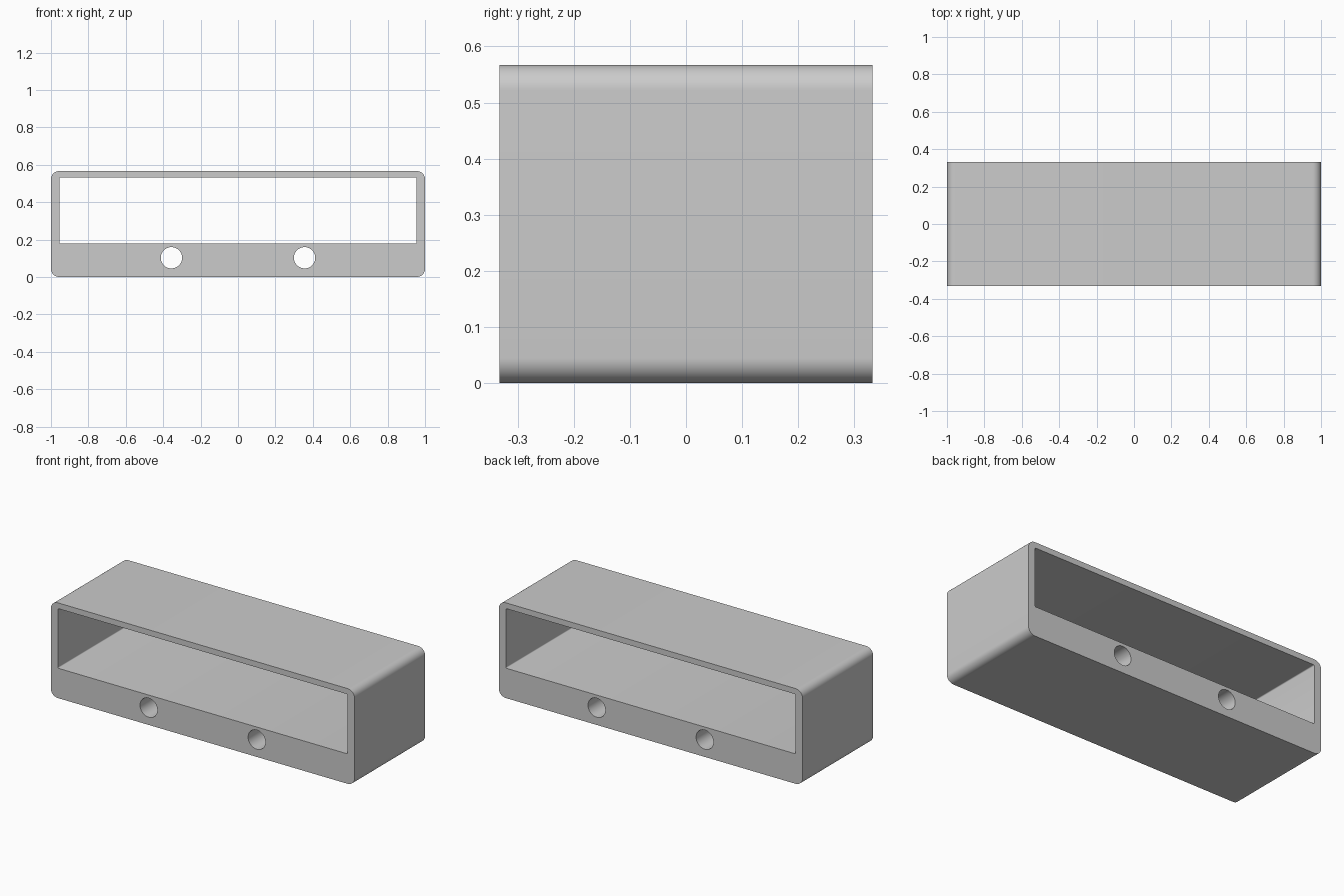
import bpy, bmesh
from math import pi, cos, sin

cube = bpy.data.objects.get("Cube")
if cube:
    bpy.data.objects.remove(cube, do_unlink=True)

HALF_DEPTH = 0.332
HEIGHT = 0.567


def rounded_rect(x, z0, z1, r, steps):
    """Outline of a rectangle centred on x = 0 with rounded corners."""
    corners = [(x - r, z1 - r), (r - x, z1 - r), (r - x, z0 + r), (x - r, z0 + r)]
    return [(cx + r * cos((q + i / steps) * pi / 2), cz + r * sin((q + i / steps) * pi / 2))
            for q, (cx, cz) in enumerate(corners) for i in range(steps + 1)]


def circle(cx, cz, r, n=48):
    return [(cx + r * cos(2 * pi * i / n), cz + r * sin(2 * pi * i / n)) for i in range(n)]


# Front profile: rounded shell, wide opening and two round holes
outlines = [rounded_rect(1.0, 0, HEIGHT, 0.045, 12),
            rounded_rect(0.954, 0.178, 0.533, 0.006, 4)]
outlines += [circle(side * 0.356, 0.103, 0.057) for side in (-1, 1)]

profile = bpy.data.curves.new("housing_profile", "CURVE")
profile.dimensions = "2D"
profile.fill_mode = "BOTH"
profile.extrude = HALF_DEPTH
for outline in outlines:
    spline = profile.splines.new("POLY")
    spline.points.add(len(outline) - 1)
    for point, (x, z) in zip(spline.points, outline):
        point.co = (x, z, 0, 1)
    spline.use_cyclic_u = True

# Turn the extruded profile into one closed mesh
helper = bpy.data.objects.new("profile_helper", profile)
bpy.context.collection.objects.link(helper)
bpy.context.view_layer.update()
evaluated = helper.evaluated_get(bpy.context.evaluated_depsgraph_get())
mesh = bpy.data.meshes.new_from_object(evaluated)
mesh.name = "housing"
bpy.data.objects.remove(helper, do_unlink=True)

bm = bmesh.new()
bm.from_mesh(mesh)
bmesh.ops.remove_doubles(bm, verts=bm.verts, dist=0.0001)
for v in bm.verts:
    v.co = (v.co.x, -v.co.z, v.co.y)
bmesh.ops.recalc_face_normals(bm, faces=bm.faces)
bm.to_mesh(mesh)
bm.free()

# Plain grey finish
grey = bpy.data.materials.new("plain_grey")
grey.use_nodes = True
colour = (0.6, 0.6, 0.6, 1)
grey.diffuse_color = colour
grey.node_tree.nodes["Principled BSDF"].inputs["Base Color"].default_value = colour
mesh.materials.clear()
mesh.materials.append(grey)

housing = bpy.data.objects.new("housing", mesh)
bpy.context.collection.objects.link(housing)
bpy.context.view_layer.objects.active = housing
housing.select_set(True)
bpy.ops.object.shade_smooth_by_angle(angle=pi / 6)
